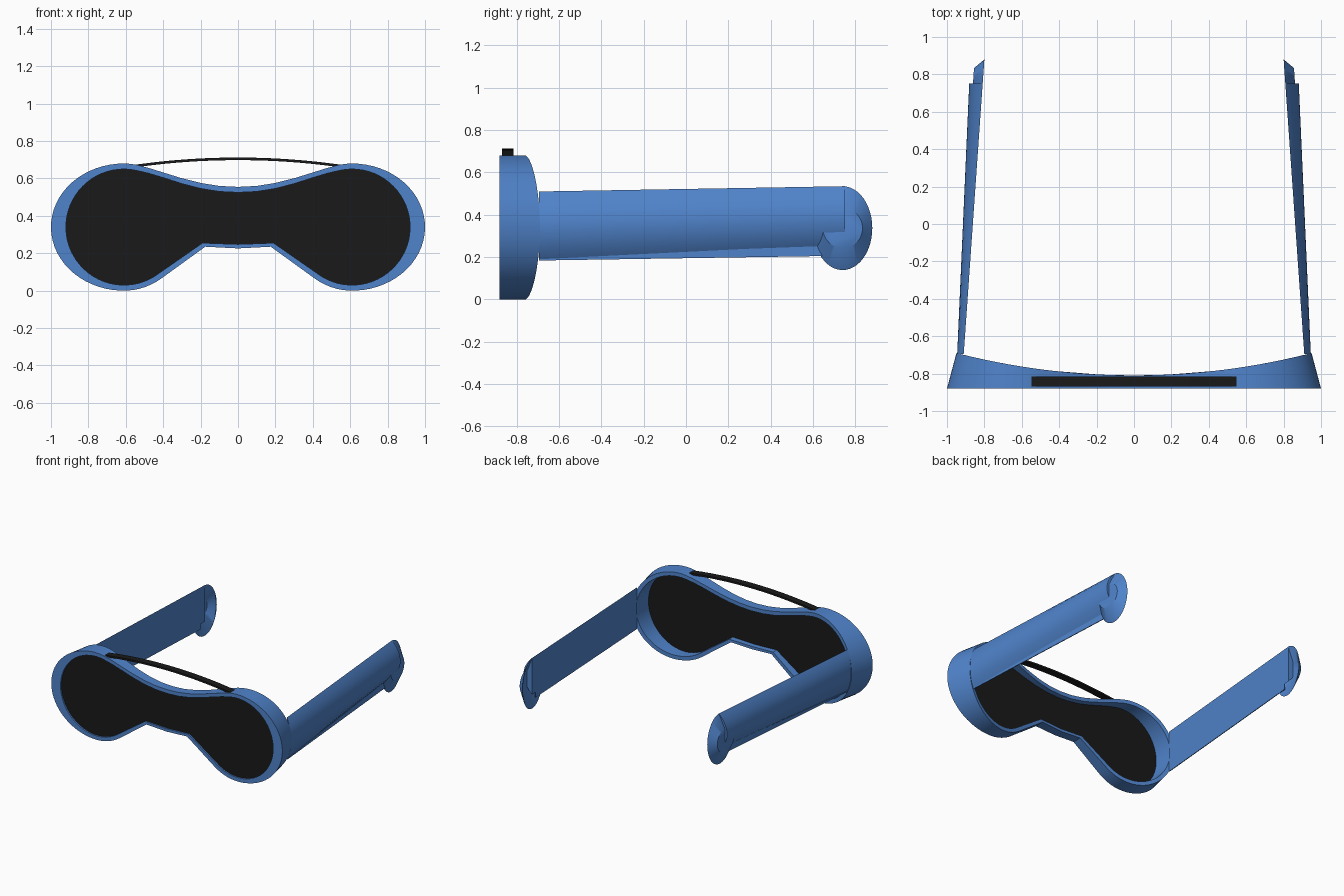
import bpy
from math import sin, cos, pi, radians

if "Cube" in bpy.data.objects:
    bpy.data.objects.remove(bpy.data.objects["Cube"])


def material(name, rgb):
    m = bpy.data.materials.new(name)
    m.diffuse_color = (*rgb, 1)
    m.use_nodes = True
    m.node_tree.nodes["Principled BSDF"].inputs["Base Color"].default_value = m.diffuse_color
    return m


BLUE = material("blue_plastic", (0.08, 0.23, 0.60))
BLACK = material("black_tint", (0.01, 0.01, 0.01))


def build(name, verts, faces, mat, mirror=False):
    me = bpy.data.meshes.new(name)
    me.from_pydata(verts, [], faces)
    ob = bpy.data.objects.new(name, me)
    bpy.context.collection.objects.link(ob)
    me.materials.append(mat)
    # consistent outward normals
    bpy.ops.object.select_all(action='DESELECT')
    bpy.context.view_layer.objects.active = ob
    ob.select_set(True)
    bpy.ops.object.mode_set(mode='EDIT')
    bpy.ops.mesh.select_all(action='SELECT')
    bpy.ops.mesh.normals_make_consistent(inside=False)
    bpy.ops.object.mode_set(mode='OBJECT')
    bpy.ops.object.shade_smooth_by_angle(angle=radians(30))
    if mirror:
        ob.modifiers.new("mirror", 'MIRROR').use_mirror_merge = False
    return ob


def loft(rings, closed=False, caps=True):
    """Join equal-length closed rings with quads."""
    n, k = len(rings[0]), len(rings)
    verts = [p for r in rings for p in r]
    faces = []
    for i in range(k if closed else k - 1):
        a, b = i * n, (i + 1) % k * n
        faces += [(a + j, a + (j + 1) % n, b + (j + 1) % n, b + j) for j in range(n)]
    if caps and not closed:
        faces += [tuple(range(n))[::-1], tuple(range((k - 1) * n, k * n))]
    return verts, faces


def outline(brow, r, rx, nose, nose_mid):
    """Goggle outline: brow curve, round eye, straight nose cut; mirrored in x."""
    half = list(brow)
    for i in range(41):
        a = radians(102 - 229 * i / 40)
        half.append((0.61 + (rx if cos(a) > 0 else r) * cos(a), 0.34 + r * sin(a)))
    half += [nose, (0, nose_mid)]
    return half + [(-x, z) for x, z in half[-2:0:-1]]


outer = outline([(0, .555), (.1, .56), (.2, .576), (.3, .601), (.4, .632), (.48, .657)],
                .34, .39, (.175, .235), .226)
inner = outline([(0, .525), (.1, .53), (.2, .546), (.3, .572), (.4, .604), (.48, .628)],
                .31, .31, (.19, .255), .248)


def back_y(x):
    return -0.81 + 0.12 * (x / 0.95) ** 2


def taper(x):
    s = 1 if x > 0 else -1
    return s * (0.61 + (abs(x) - 0.61) * 0.87) if abs(x) > 0.61 else x


# Frame: flat front, curved back, narrowing sides
back = [(taper(x), z) for x, z in outer]
build("frame", *loft([[(x, -0.88, z) for x, z in outer],
                      [(x, back_y(x), z) for x, z in back],
                      [(x, back_y(x), z) for x, z in inner],
                      [(x, -0.88, z) for x, z in inner]], closed=True), BLUE)

# One-piece dark lens
build("lens", *loft([[(x, y, z) for x, z in inner] for y in (-0.868, -0.85)]), BLACK)

# Arched strip over the brow
rings = []
for i in range(25):
    x = -0.56 + 1.12 * i / 24
    z = 0.712 - 0.04 * (x / 0.56) ** 2
    rings.append([(x, -0.868, z), (x, -0.815, z), (x, -0.815, z - .014), (x, -0.868, z - .014)])
build("brow_strip", *loft(rings), BLACK)


def plane_x(y):
    return 0.91 - 0.11 * (y + 0.69) / 1.57


# Temple arms: flat inside, bowed outside
def arm_section(y, bulge, top, low):
    x, mid, h = plane_x(y), (top + low) / 2, (top - low) / 2
    return [(x + bulge * (1 - (1 - 2 * i / 16) ** 2), y, mid + h * (1 - 2 * i / 16))
            for i in range(17)]


build("temple_arm", *loft([arm_section(-0.695, .035, .51, .185),
                           arm_section(0.75, .072, .535, .25)]), BLUE, mirror=True)

# Thin flat flange under each arm
flange = []
for y, hi, lo in ((-0.695, .19, .184), (0.70, .26, .206)):
    x = plane_x(y)
    flange.append([(x, y, hi), (x + .006, y, hi), (x + .006, y, lo), (x, y, lo)])
build("arm_flange", *loft(flange), BLUE, mirror=True)


# Ear tips: shallow oval cups opening inward
def oval(ry, rz, off):
    pts = []
    for i in range(48):
        a = 2 * pi * i / 48
        y = 0.74 + ry * cos(a)
        pts.append((plane_x(y) + off, y, 0.337 + rz * sin(a)))
    return pts


build("ear_tip", *loft([oval(.085, .085, .042), oval(.132, .192, 0), oval(.14, .198, 0),
                        oval(.094, .094, .052)]), BLUE, mirror=True)
